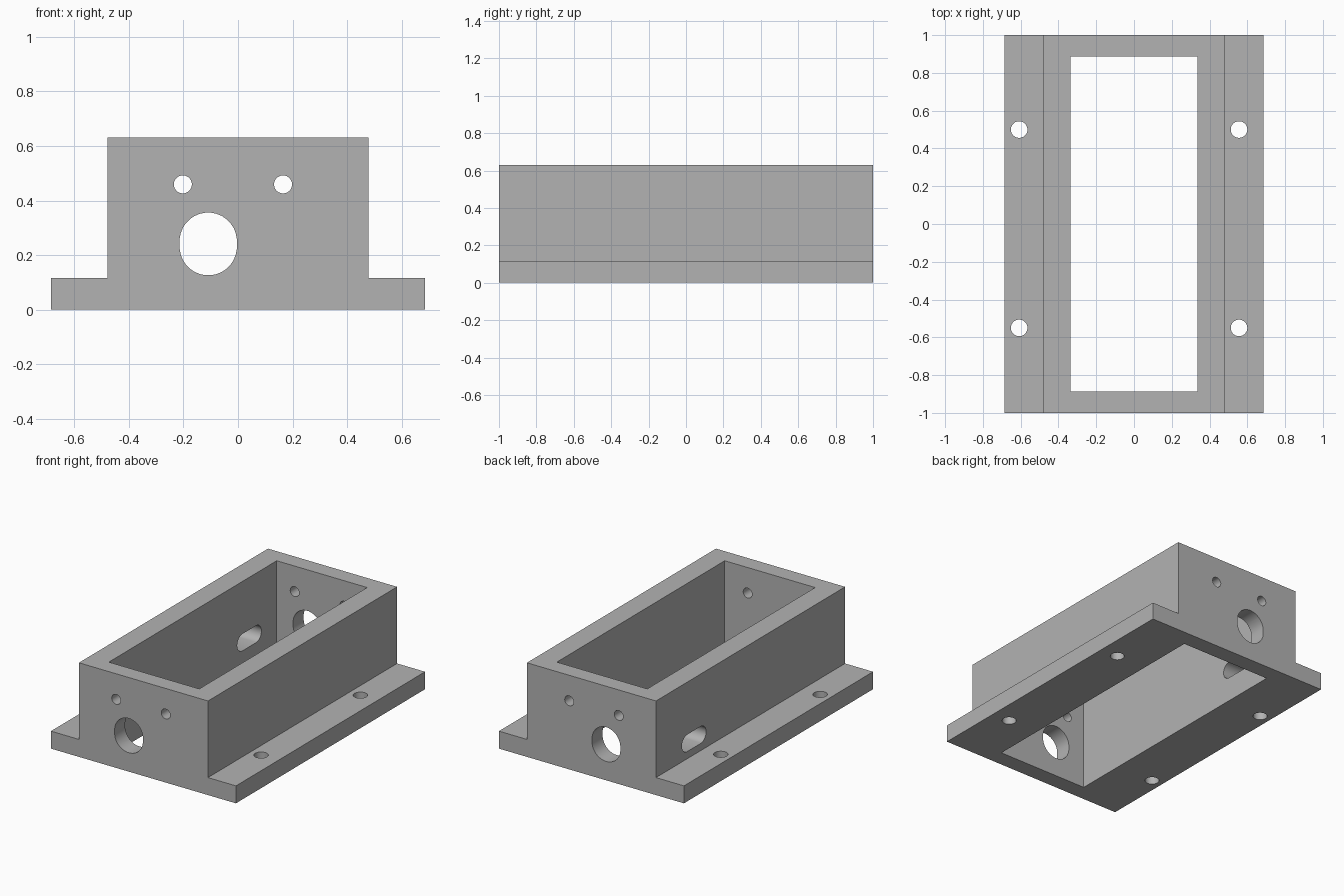
import bpy, bmesh, math
from mathutils import Matrix, Vector

if "Cube" in bpy.data.objects:
    bpy.data.objects.remove(bpy.data.objects["Cube"])

grey = bpy.data.materials.new("plain grey")
grey.use_nodes = True
GREY = (0.45, 0.45, 0.45, 1)
grey.diffuse_color = GREY
grey.node_tree.nodes["Principled BSDF"].inputs["Base Color"].default_value = GREY


def prism(name, outline, depth, matrix):
    """Extrude a flat outline along local z, centred, then place it."""
    bm = bmesh.new()
    face = bm.faces.new([bm.verts.new((u, v, -depth / 2)) for u, v in outline])
    top = bmesh.ops.extrude_face_region(bm, geom=[face])["geom"]
    bmesh.ops.translate(bm, vec=(0, 0, depth),
                        verts=[e for e in top if isinstance(e, bmesh.types.BMVert)])
    bm.transform(matrix)
    bmesh.ops.recalc_face_normals(bm, faces=bm.faces)
    mesh = bpy.data.meshes.new(name)
    bm.to_mesh(mesh)
    bm.free()
    mesh.materials.append(grey)
    obj = bpy.data.objects.new(name, mesh)
    bpy.context.collection.objects.link(obj)
    return obj


def slot(radius, half_u=0.0, half_v=0.0, n=32):
    """Circle, or a rounded slot stretched along u or v."""
    points = []
    for i in range(n):
        a = 2 * math.pi * (i + 0.5) / n
        c, s = math.cos(a), math.sin(a)
        points.append((radius * c + math.copysign(half_u, c),
                       radius * s + math.copysign(half_v, s)))
    return points


def frame(u, v, origin):
    """Matrix with the given u and v axes at origin."""
    u, v = Vector(u), Vector(v)
    m = Matrix((u, v, u.cross(v))).transposed().to_4x4()
    m.translation = Vector(origin)
    return m


X, Y, Z = (1, 0, 0), (0, 1, 0), (0, 0, 1)
HEIGHT, FLANGE = 0.63, 0.117

# Housing: a stepped section with a flange on each side
half = [(0.685, 0), (0.685, FLANGE), (0.478, FLANGE), (0.478, HEIGHT)]
section = half + [(-x, z) for x, z in reversed(half)]
housing = prism("housing", section, 2, frame(X, Z, (0, 0, 0)))

# Open pocket through the middle
pocket = [(-0.335, -0.888), (0.335, -0.888), (0.335, 0.888), (-0.335, 0.888)]
cutters = [prism("pocket_cutter", pocket, 2, frame(X, Y, (0, 0, HEIGHT / 2)))]

# Cable opening and two screw holes through both end walls
cutters.append(prism("cable_hole_cutter", slot(0.105, half_v=0.01), 3,
                     frame(X, Z, (-0.109, 0, 0.241))))
for x in (-0.202, 0.165):
    cutters.append(prism("screw_hole_cutter", slot(0.033), 3, frame(X, Z, (x, 0, 0.459))))

# Mounting holes in the flanges
for x in (-0.608, 0.556):
    for y in (-0.55, 0.5):
        cutters.append(prism("mounting_hole_cutter", slot(0.044), 0.4,
                             frame(X, Y, (x, y, FLANGE / 2))))

# Three slots in the right wall
for y, radius, stretch in ((0.598, 0.057, 0.071), (-0.032, 0.037, 0.074), (-0.661, 0.057, 0.071)):
    cutters.append(prism("side_slot_cutter", slot(radius, half_u=stretch), 0.4,
                         frame(Y, Z, (-0.406, y, 0.222))))

# Cut everything out, then drop the cutters
bpy.context.view_layer.objects.active = housing
housing.select_set(True)
for cutter in cutters:
    cutter.hide_render = True
    mod = housing.modifiers.new("cut", 'BOOLEAN')
    mod.operation = 'DIFFERENCE'
    mod.solver = 'EXACT'
    mod.object = cutter
    bpy.ops.object.modifier_apply(modifier=mod.name)
    bpy.data.objects.remove(cutter)

bpy.ops.object.shade_smooth_by_angle(angle=math.radians(30))
